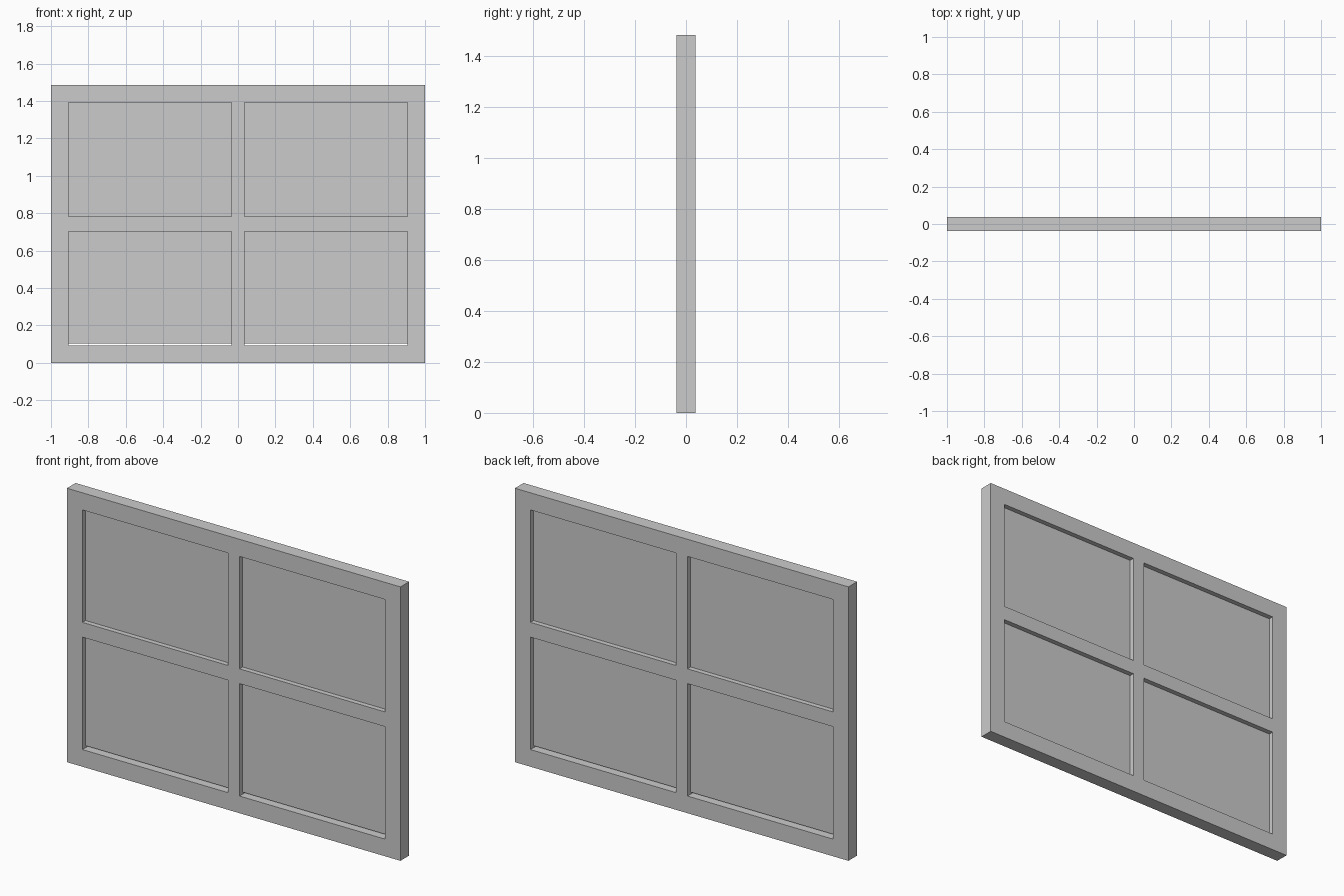
import bpy, bmesh

if "Cube" in bpy.data.objects:
    bpy.data.objects.remove(bpy.data.objects["Cube"])

W, H, D = 2.0, 1.485, 0.074      # overall size
BORDER = 0.093                   # outer frame width
MULLION, RAIL = 0.07, 0.08       # centre bar widths
PANE_D, GAP = 0.02, 0.011        # pane thickness, slit below the pane


def make_object(name, bm):
    bmesh.ops.recalc_face_normals(bm, faces=bm.faces)
    mesh = bpy.data.meshes.new(name)
    bm.to_mesh(mesh)
    bm.free()
    obj = bpy.data.objects.new(name, mesh)
    bpy.context.collection.objects.link(obj)
    return obj


def lattice(name, xs, zs, depth, is_open):
    """Slab made of grid cells in the xz plane, skipping open cells."""
    bm = bmesh.new()
    v = [[bm.verts.new((x, -depth / 2, z)) for z in zs] for x in xs]
    for i in range(len(xs) - 1):
        for k in range(len(zs) - 1):
            if not is_open(i, k):
                bm.faces.new((v[i][k], v[i + 1][k], v[i + 1][k + 1], v[i][k + 1]))
    front = bm.faces[:]
    back = bmesh.ops.extrude_face_region(bm, geom=front, use_keep_orig=True)["geom"]
    moved = [g for g in back if isinstance(g, bmesh.types.BMVert)]
    bmesh.ops.translate(bm, verts=moved, vec=(0, depth, 0))
    return make_object(name, bm)


# Window frame with four openings
xs = [-W / 2, -W / 2 + BORDER, -MULLION / 2, MULLION / 2, W / 2 - BORDER, W / 2]
zs = [0, BORDER, (H - RAIL) / 2, (H + RAIL) / 2, H - BORDER, H]
lattice("window_frame", xs, zs, D, lambda i, k: i % 2 == 1 and k % 2 == 1)

# Thin pane behind the bars, raised slightly above the bottom rail
lattice("window_pane", [xs[1], xs[4]], [BORDER + GAP, zs[4]], PANE_D,
        lambda i, k: False)
